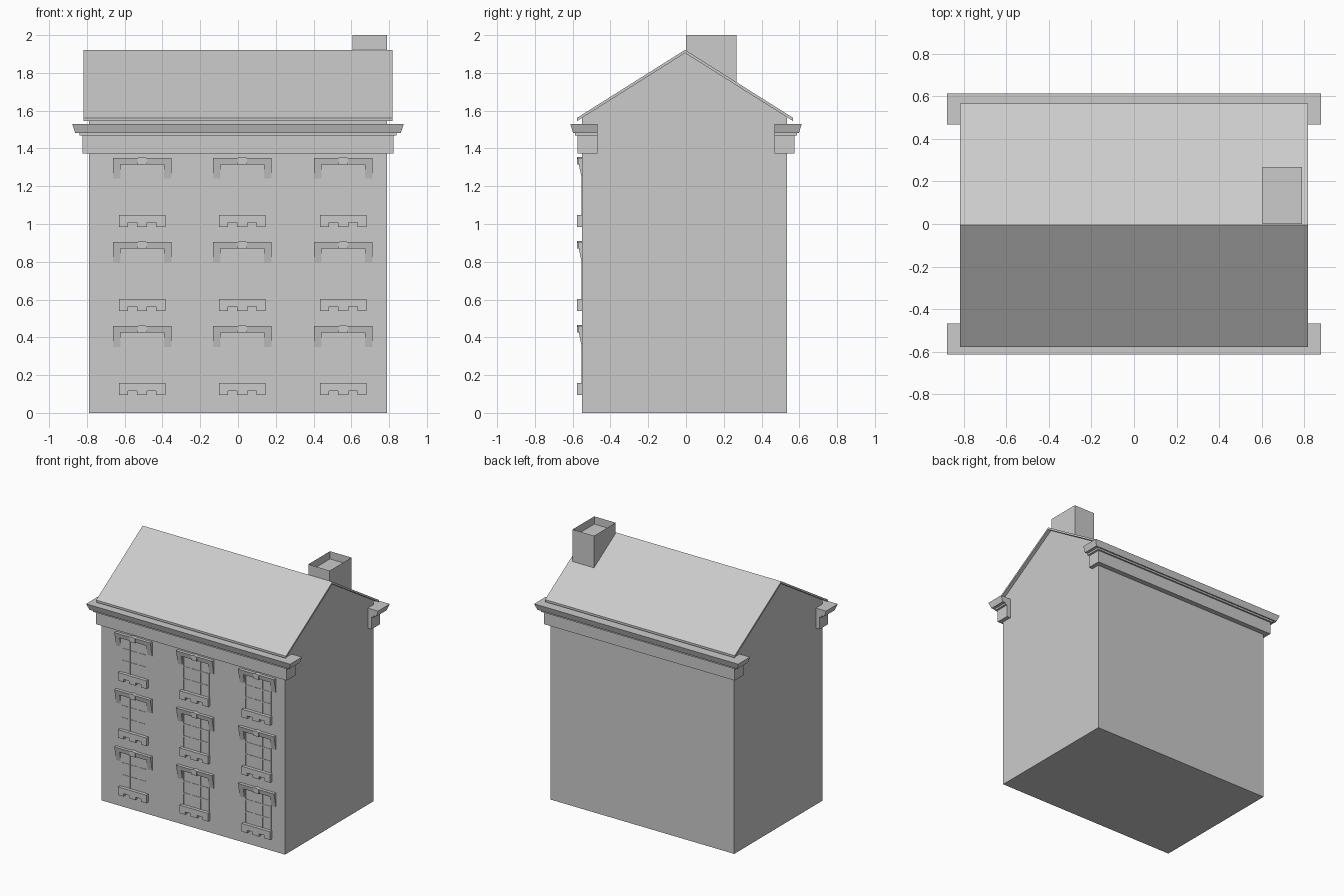
import bpy, bmesh

if "Cube" in bpy.data.objects:
    bpy.data.objects.remove(bpy.data.objects["Cube"])

stone = bpy.data.materials.new("plain grey")
stone.diffuse_color = (0.6, 0.6, 0.6, 1)
stone.use_nodes = True
stone.node_tree.nodes["Principled BSDF"].inputs["Base Color"].default_value = stone.diffuse_color


def finish(name, bm):
    bmesh.ops.recalc_face_normals(bm, faces=bm.faces)
    me = bpy.data.meshes.new(name)
    bm.to_mesh(me)
    bm.free()
    me.materials.append(stone)
    ob = bpy.data.objects.new(name, me)
    bpy.context.collection.objects.link(ob)
    return ob


def add_prism(bm, pts, vec):
    """Extrude a closed 3D outline along a vector."""
    a = [bm.verts.new(p) for p in pts]
    b = [bm.verts.new([p[i] + vec[i] for i in range(3)]) for p in pts]
    bm.faces.new(a)
    bm.faces.new(b[::-1])
    n = len(a)
    for i in range(n):
        j = (i + 1) % n
        bm.faces.new((a[i], a[j], b[j], b[i]))


def add_box(bm, x0, x1, y0, y1, z0, z1):
    add_prism(bm, [(x0, y0, z0), (x1, y0, z0), (x1, y1, z0), (x0, y1, z0)],
              (0, 0, z1 - z0))


# Gabled house body
bm = bmesh.new()
add_prism(bm, [(-0.79, y, z) for y, z in
               ((-0.55, 0), (0.535, 0), (0.535, 1.57), (-0.005, 1.908), (-0.55, 1.567))],
          (1.58, 0, 0))
finish("house_body", bm)

# Thin roof slab following both slopes
bm = bmesh.new()
add_prism(bm, [(-0.817, y, z) for y, z in
               ((-0.577, 1.562), (-0.005, 1.922), (0.567, 1.562),
                (0.567, 1.545), (-0.005, 1.905), (-0.577, 1.545))],
          (1.634, 0, 0))
finish("roof", bm)

# Stepped cornices with a flared crown, front and back
levels = [(1.373, 0.822, 0.575), (1.469, 0.822, 0.575),
          (1.469, 0.838, 0.588), (1.483, 0.838, 0.588),
          (1.483, 0.862, 0.598), (1.53, 0.878, 0.613)]
for name, s in (("front_cornice", -1), ("back_cornice", 1)):
    bm = bmesh.new()
    rings = [[bm.verts.new((x, s * y, z)) for x, y in
              ((-w, 0.468), (w, 0.468), (w, d), (-w, d))] for z, w, d in levels]
    bm.faces.new(rings[0])
    bm.faces.new(rings[-1])
    for lo, hi in zip(rings, rings[1:]):
        for i in range(4):
            j = (i + 1) % 4
            if (lo[i].co - hi[i].co).length > 1e-6 and \
               not (i == 0 and lo[0].co.z == hi[0].co.z):
                bm.faces.new((lo[i], lo[j], hi[j], hi[i]))
    finish(name, bm)

# Chimney with an open, hollow top
bm = bmesh.new()
add_box(bm, 0.605, 0.79, 0.0, 0.267, 1.7, 2.0)
top = max(bm.faces, key=lambda f: f.calc_center_median().z)
bmesh.ops.inset_region(bm, faces=[top], thickness=0.013)
out = bmesh.ops.extrude_face_region(bm, geom=[top])
bmesh.ops.translate(bm, vec=(0, 0, -0.06),
                    verts=[v for v in out["geom"] if isinstance(v, bmesh.types.BMVert)])
if top.is_valid:
    bmesh.ops.delete(bm, geom=[top], context="FACES_ONLY")
finish("chimney", bm)

# Windows: notched sill, tapering lintel with keystone, thin glazing bars
for row in range(3):
    for col, cx in enumerate((-0.508, 0.023, 0.557)):
        zb = 0.095 + 0.445 * row
        tag = f"_{row + 1}_{col + 1}"

        bm = bmesh.new()
        outline = [(-0.123, 0), (-0.075, 0), (-0.075, 0.022), (-0.027, 0.022),
                   (-0.027, 0), (0.027, 0), (0.027, 0.022), (0.075, 0.022),
                   (0.075, 0), (0.123, 0), (0.123, 0.063), (-0.123, 0.063)]
        add_prism(bm, [(cx + x, -0.576, zb + z) for x, z in outline], (0, 0.03, 0))
        finish("window_sill" + tag, bm)

        bm = bmesh.new()
        zt = zb + 0.365
        # leaning band and two hanging ears, sinking into the wall lower down
        for x0, x1, drop in ((-0.155, -0.115, 0.11), (-0.115, 0.115, 0.035),
                             (0.115, 0.155, 0.11)):
            add_prism(bm, [(cx + x0, y, z) for y, z in
                           ((-0.54, zt), (-0.574, zt),
                            (-0.574 + 0.2 * drop, zt - drop), (-0.54, zt - drop))],
                      (x1 - x0, 0, 0))
        add_prism(bm, [(cx + x, -0.577, zt + z) for x, z in
                       ((-0.025, -0.035), (0.025, -0.035), (0.025, 0), (0, 0.006),
                        (-0.025, 0))], (0, 0.03, 0))
        finish("window_lintel" + tag, bm)

        bm = bmesh.new()
        z0, z1 = zb + 0.06, zt - 0.03
        for x in (-0.11, -0.037, 0.037, 0.11):
            add_box(bm, cx + x - 0.005, cx + x + 0.005, -0.554, -0.545, z0, z1)
        for t in (0.33, 0.67):
            z = z0 + t * (z1 - z0)
            add_box(bm, cx - 0.11, cx + 0.11, -0.553, -0.545, z - 0.005, z + 0.005)
        finish("window_bars" + tag, bm)
